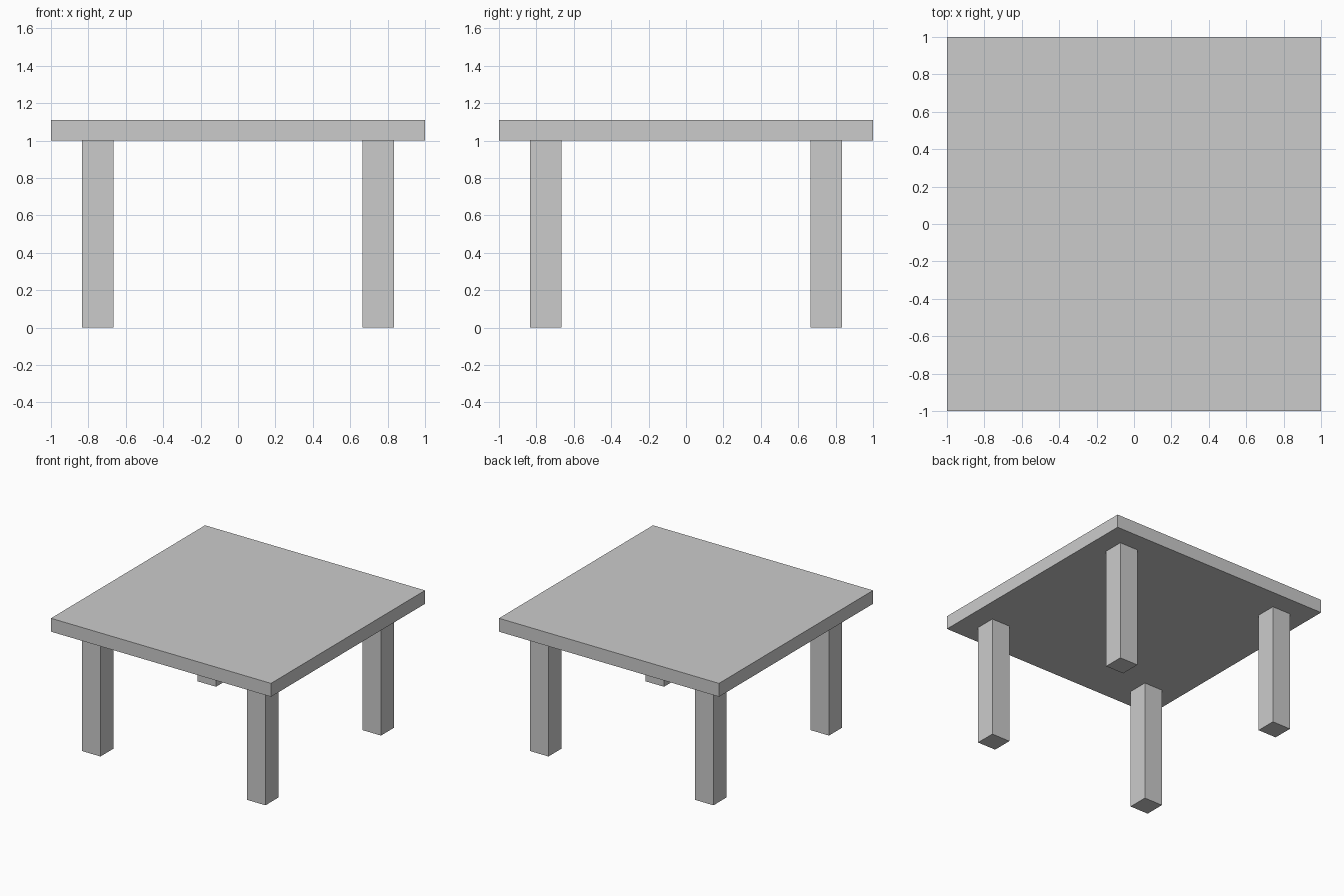
import bpy

if "Cube" in bpy.data.objects:
    bpy.data.objects.remove(bpy.data.objects["Cube"])

LEG_H, TOP_T = 1.0, 0.11
LEG_W, LEG_POS = 0.167, 0.75


def box(name, size, centre):
    bpy.ops.mesh.primitive_cube_add(size=1, location=centre)
    ob = bpy.context.object
    ob.name = name
    ob.scale = size
    bpy.ops.object.transform_apply(location=False, rotation=False, scale=True)
    return ob


# Square table top
box("table_top", (2, 2, TOP_T), (0, 0, LEG_H + TOP_T / 2))

# Four square legs, inset from the corners
for y_name, y in (("front", -1), ("back", 1)):
    for x_name, x in (("left", -1), ("right", 1)):
        box(f"{y_name}_{x_name}_leg", (LEG_W, LEG_W, LEG_H),
            (x * LEG_POS, y * LEG_POS, LEG_H / 2))
